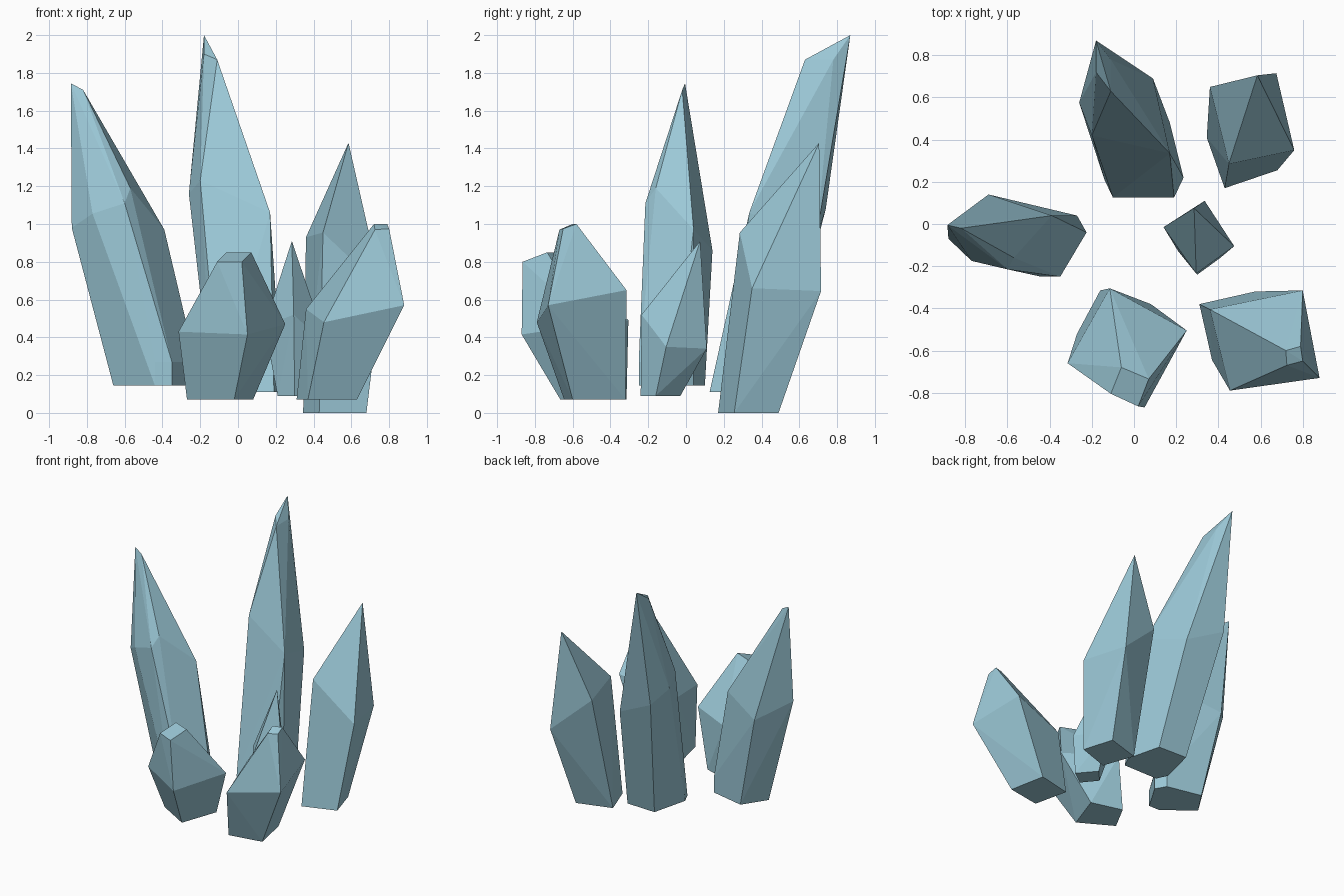
import bpy
import bmesh
from math import radians

mat = bpy.data.materials.new("pale_blue_crystal")
mat.diffuse_color = (0.33, 0.58, 0.68, 1)


def crystal(name, base_z, base, waist, tip, collar_z=None):
    """Faceted shard: flat base outline, widest ring of corners, then tip corners."""
    pts = [(x, y, base_z) for x, y in base]
    if collar_z:
        pts += [(x, y, collar_z) for x, y in base]
    bm = bmesh.new()
    verts = [bm.verts.new(p) for p in pts + waist + tip]
    hull = bmesh.ops.convex_hull(bm, input=verts)
    loose = {g for g in hull["geom_interior"] + hull["geom_unused"]
             if isinstance(g, bmesh.types.BMVert)}
    bmesh.ops.delete(bm, geom=list(loose), context='VERTS')
    bmesh.ops.dissolve_limit(bm, angle_limit=radians(2),
                             verts=bm.verts[:], edges=bm.edges[:])
    bmesh.ops.recalc_face_normals(bm, faces=bm.faces[:])
    mesh = bpy.data.meshes.new(name)
    bm.to_mesh(mesh)
    bm.free()
    mesh.materials.append(mat)
    bpy.context.collection.objects.link(bpy.data.objects.new(name, mesh))


# Tallest shard, leaning backwards
crystal("tall_back_crystal", 0.11,
        [(-.10, .125), (.19, .125), (.235, .22), (.17, .48), (-.07, .49), (-.14, .21)],
        [(-.26, .575, 1.16), (-.20, .42, 1.23), (.17, .335, 1.06),
         (.09, .69, .93), (-.21, .74, 1.08)],
        [(-.18, .87, 2.0), (-.11, .78, 1.87), (-.11, .63, 1.87), (-.18, .72, 1.90)])

# Left shard, leaning outwards from a straight collar
crystal("left_crystal", 0.145,
        [(-.66, -.08), (-.44, -.25), (-.35, -.25), (-.225, -.04), (-.27, .04), (-.54, .10)],
        [(-.88, -.07, .98), (-.77, -.175, 1.055), (-.60, -.215, 1.11),
         (-.57, -.16, 1.19), (-.39, .04, .97), (-.69, .14, .86)],
        [(-.885, -.005, 1.745), (-.82, -.02, 1.71)], collar_z=0.27)

# Back right shard with a single point
crystal("right_back_crystal", 0.0,
        [(.43, .17), (.68, .255), (.61, .49), (.345, .41)],
        [(.36, .65, .93), (.45, .285, .955), (.76, .35, .66), (.675, .715, .645)],
        [(.585, .705, 1.43)])

# Small pointed shard near the middle
crystal("small_centre_crystal", 0.09,
        [(.21, -.13), (.30, -.24), (.41, -.16), (.30, -.03)],
        [(.14, -.015, .46), (.335, .11, .34), (.475, -.105, .35), (.295, -.235, .52)],
        [(.285, .075, .91)])

# Stubby front left shard with a chipped tip
crystal("front_left_crystal", 0.07,
        [(-.27, -.52), (-.02, -.665), (.08, -.38), (-.16, -.315)],
        [(-.315, -.66, .43), (.05, -.87, .415), (.25, -.505, .47), (-.115, -.305, .49)],
        [(-.06, -.68, .85), (.07, -.735, .85), (.02, -.865, .80), (-.11, -.805, .80)])

# Front right shard with a chipped tip
crystal("front_right_crystal", 0.07,
        [(.31, -.38), (.37, -.645), (.63, -.60), (.575, -.32)],
        [(.88, -.73, .57), (.455, -.79, .48), (.80, -.315, .65), (.36, -.405, .55)],
        [(.72, -.60, 1.0), (.79, -.58, 1.0), (.80, -.65, .975), (.725, -.67, .97)])
